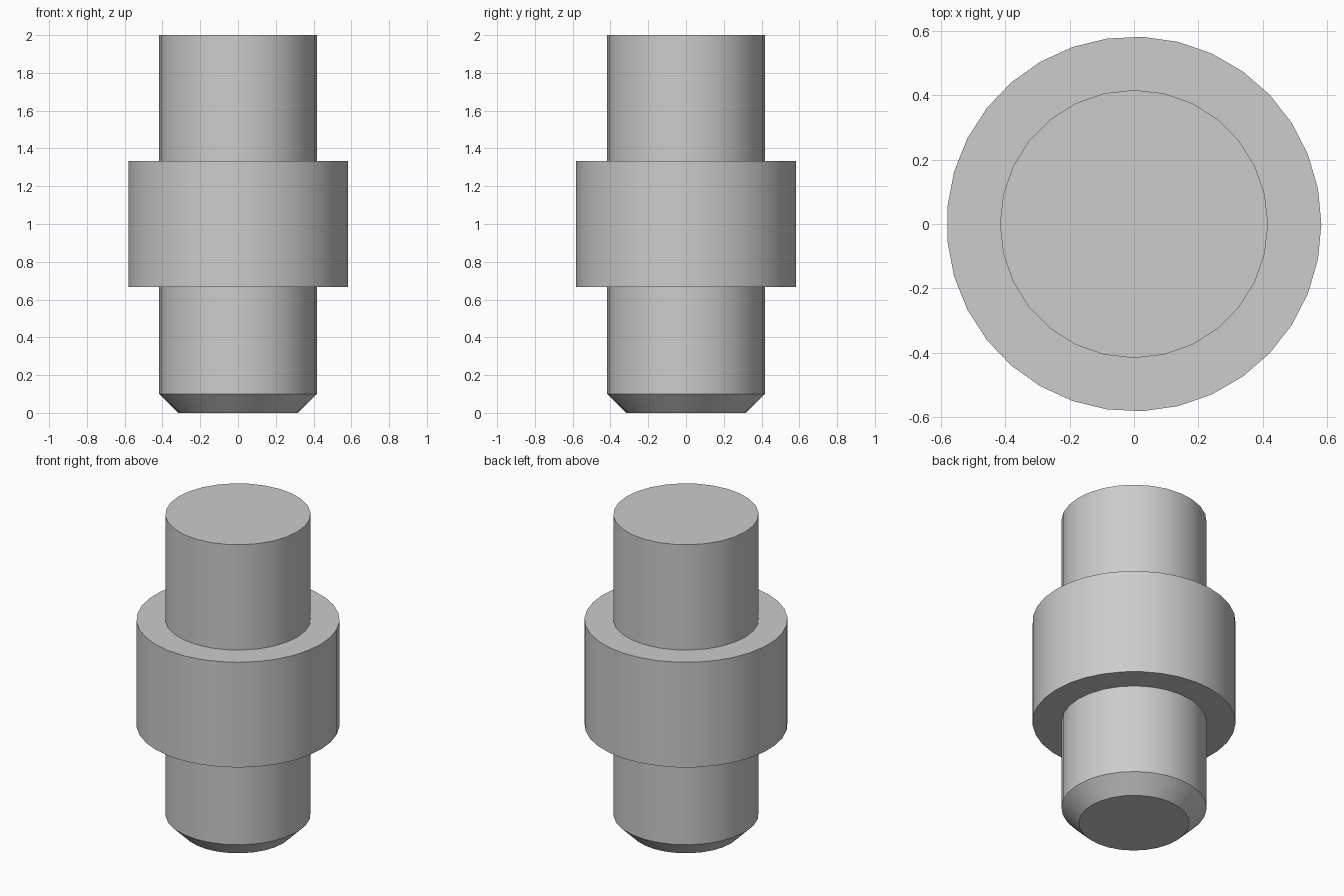
import bpy
import bmesh
from math import cos, sin, tau, radians

# Remove the default cube
cube = bpy.data.objects.get("Cube")
if cube:
    bpy.data.objects.remove(cube, do_unlink=True)

# Single grey material
grey = bpy.data.materials.new("plain grey")
grey.use_nodes = True
colour = (0.604, 0.604, 0.604, 1)
grey.diffuse_color = colour
bsdf = next(n for n in grey.node_tree.nodes if n.type == "BSDF_PRINCIPLED")
bsdf.inputs["Base Color"].default_value = colour


def turned_part(name, profile, sides):
    """Closed solid turned about z from (radius, height) points, bottom to top."""
    bm = bmesh.new()
    rings = [[bm.verts.new((r * cos(tau * i / sides), r * sin(tau * i / sides), z))
              for i in range(sides)] for r, z in profile]
    for low, high in zip(rings, rings[1:]):
        for i in range(sides):
            j = (i + 1) % sides
            bm.faces.new((low[i], low[j], high[j], high[i]))
    bm.faces.new(rings[0][::-1])
    bm.faces.new(rings[-1])
    mesh = bpy.data.meshes.new(name)
    bm.to_mesh(mesh)
    bm.free()
    mesh.materials.append(grey)
    obj = bpy.data.objects.new(name, mesh)
    bpy.context.collection.objects.link(obj)
    bpy.ops.object.select_all(action="DESELECT")
    obj.select_set(True)
    bpy.context.view_layer.objects.active = obj
    bpy.ops.object.shade_smooth_by_angle(angle=radians(30))
    return obj


SHAFT, COLLAR, CHAMFER = 0.417, 0.583, 0.1

# Full-height pin with a chamfered lower end
turned_part("shaft", [(SHAFT - CHAMFER, 0), (SHAFT, CHAMFER), (SHAFT, 2)], 28)

# Wide band around the middle
turned_part("collar", [(COLLAR, 0.667), (COLLAR, 1.333)], 33)
